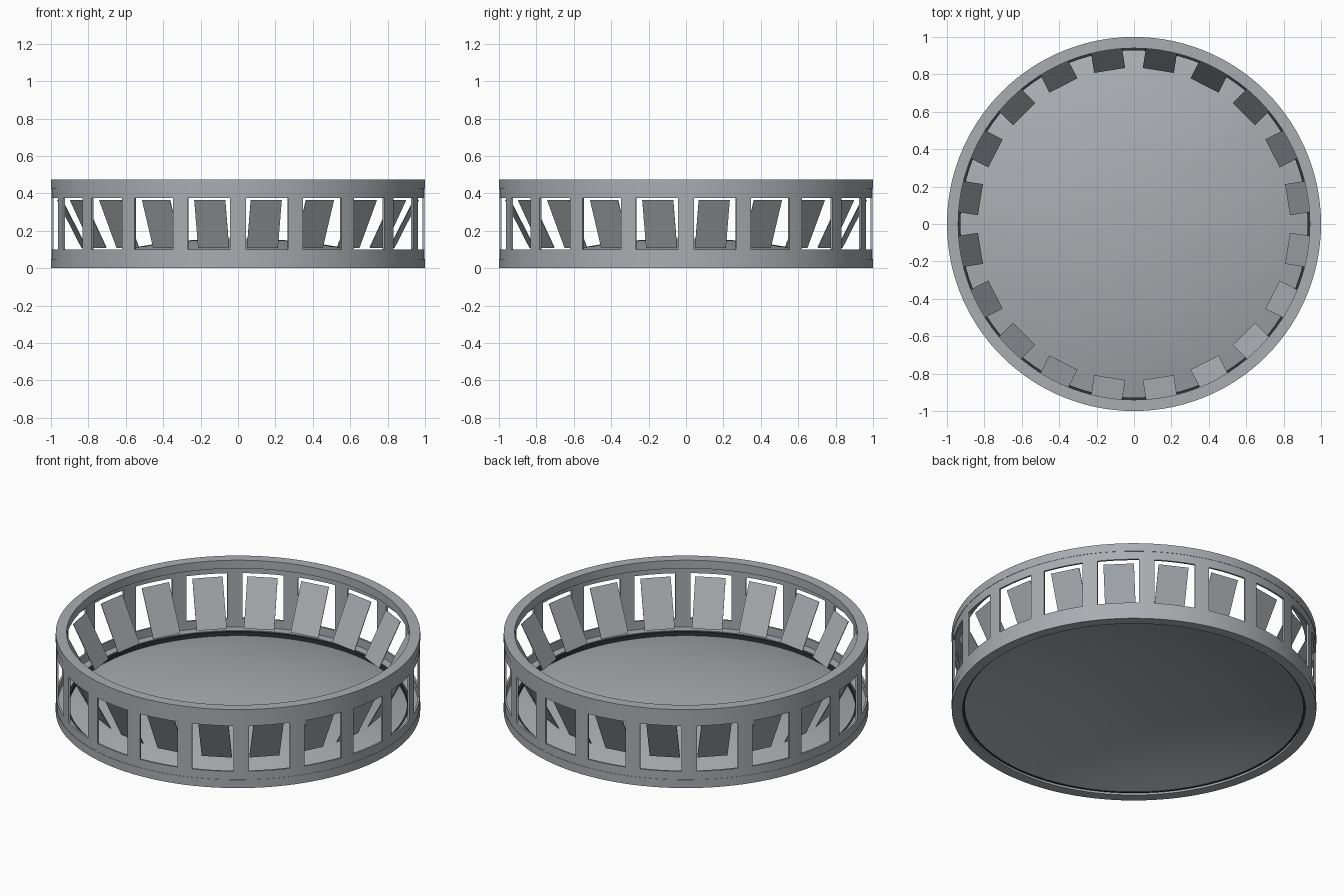
import bpy, bmesh, math
from mathutils import Matrix, Vector

if "Cube" in bpy.data.objects:
    bpy.data.objects.remove(bpy.data.objects["Cube"])


def material(name, colour):
    m = bpy.data.materials.new(name)
    m.diffuse_color = (*colour, 1)
    m.use_nodes = True
    m.node_tree.nodes["Principled BSDF"].inputs["Base Color"].default_value = m.diffuse_color
    return m


grey = material("neutral_grey", (0.40, 0.415, 0.44))
dark = material("dark_slate", (0.03, 0.035, 0.04))

BAYS = 20
STEP = 2 * math.pi / BAYS
SEG = 120


def finish(name, bm, mat=grey, smooth=True):
    bmesh.ops.recalc_face_normals(bm, faces=bm.faces)
    mesh = bpy.data.meshes.new(name)
    bm.to_mesh(mesh)
    bm.free()
    mesh.materials.append(mat)
    ob = bpy.data.objects.new(name, mesh)
    bpy.context.collection.objects.link(ob)
    if smooth:
        bpy.ops.object.select_all(action='DESELECT')
        ob.select_set(True)
        bpy.context.view_layer.objects.active = ob
        bpy.ops.object.shade_smooth_by_angle(angle=math.radians(30))
    return ob


def lathe(name, profile, mat=grey):
    """Spin a closed (r, z) profile about z; points at r = 0 become poles."""
    bm = bmesh.new()
    n = len(profile)
    poles = {j: bm.verts.new((0, 0, z)) for j, (r, z) in enumerate(profile) if r == 0}
    loops = []
    for i in range(SEG):
        a = 2 * math.pi * i / SEG
        loops.append([poles[j] if j in poles else
                      bm.verts.new((r * math.cos(a), r * math.sin(a), z))
                      for j, (r, z) in enumerate(profile)])
    for i in range(SEG):
        p, q = loops[i], loops[(i + 1) % SEG]
        for j in range(n):
            k = (j + 1) % n
            corners = list(dict.fromkeys((p[j], q[j], q[k], p[k])))
            if len(corners) > 2:
                bm.faces.new(corners)
    return finish(name, bm, mat)


def ring(name, r_in, r_out, z0, z1, mat=grey):
    return lathe(name, [(r_in, z0), (r_out, z0), (r_out, z1), (r_in, z1)], mat)


# Thick rims at the bottom and top, dark seal inside the bottom one
ring("bottom_rim", 0.94, 1.0, 0.0, 0.05)
ring("top_rim", 0.94, 1.0, 0.425, 0.475)
ring("floor_seal", 0.928, 0.9405, 0.012, 0.046, dark)

# Gently domed floor, a thin shell
RINGS = 14
def dome(r):
    return 0.16 - 0.158 * r * r
radii = [0.93 * i / RINGS for i in range(RINGS + 1)]
lathe("domed_floor", [(r, dome(r)) for r in radii]
      + [(r, dome(r) - 0.01) for r in reversed(radii)])

# Thin wall with a row of windows between posts
POST = math.radians(2.4)
WIN_CUTS = 5
angles, is_window = [], []
for b in range(BAYS):
    a = b * STEP
    angles += [a - POST, a]
    is_window += [False, False]
    for c in range(WIN_CUTS):
        angles.append(a + POST + (STEP - 2 * POST) * c / WIN_CUTS)
        is_window.append(True)
heights = [0.05, 0.10, 0.375, 0.425]
N = len(angles)


def open_cell(i, j):
    return j not in (0, 1, 2) or (j == 1 and is_window[i % N])


bm = bmesh.new()
outer, inner = [[[bm.verts.new((r * math.cos(a), r * math.sin(a), z)) for z in heights]
                 for a in angles] for r in (0.998, 0.987)]
for i in range(N):
    n = (i + 1) % N
    for j in range(3):
        if not open_cell(i, j):
            for s in (outer, inner):
                bm.faces.new((s[i][j], s[n][j], s[n][j + 1], s[i][j + 1]))
    # horizontal edges: wall ends, sills and lintels
    for j in range(4):
        if open_cell(i, j) != open_cell(i, j - 1):
            bm.faces.new((outer[i][j], outer[n][j], inner[n][j], inner[i][j]))
    # upright window jambs
    if is_window[i] != is_window[i - 1]:
        bm.faces.new((outer[i][1], outer[i][2], inner[i][2], inner[i][1]))
finish("window_wall", bm)

# Leaning picture cards, one behind each window
bm = bmesh.new()
low, high = Vector((0.833, 0, 0.11)), Vector((0.965, 0, 0.365))
lean = math.atan2(high.x - low.x, high.z - low.z)
for b in range(BAYS):
    m = (Matrix.Rotation((b + 0.5) * STEP, 4, 'Z') @ Matrix.Translation((low + high) / 2)
         @ Matrix.Rotation(lean, 4, 'Y')
         @ Matrix.Diagonal((0.004, 0.168, (high - low).length, 1)))
    bmesh.ops.create_cube(bm, size=1, matrix=m)
finish("leaning_cards", bm, smooth=False)
